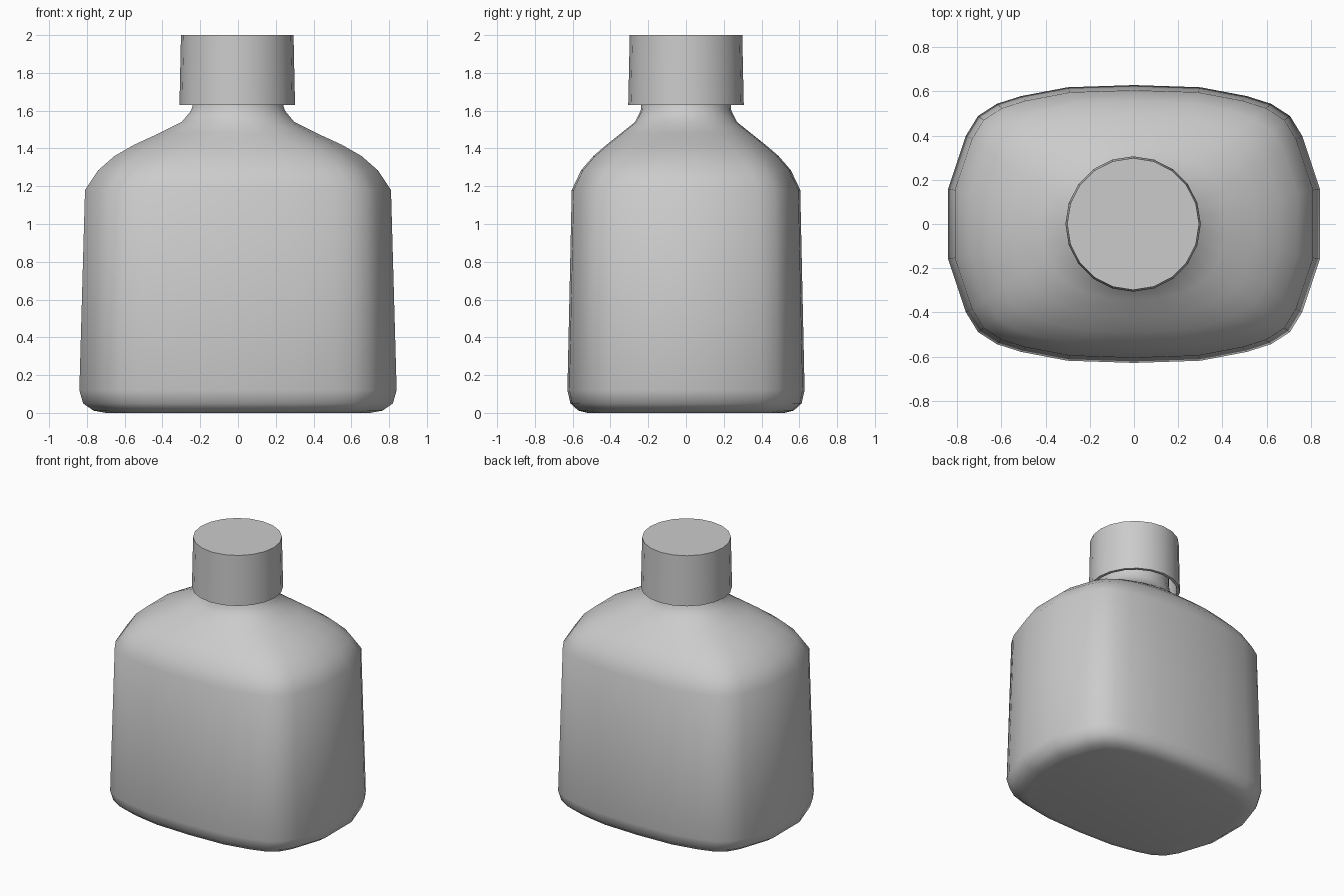
import bpy, bmesh
from math import cos, sin, pi, radians

if "Cube" in bpy.data.objects:
    bpy.data.objects.remove(bpy.data.objects["Cube"])

# quarter outline of the body, from the side round to the front
QUARTER = [(.84, .16), (.76, .40), (.705, .49), (.62, .545), (.51, .58), (.30, .62)]
right = [(x, -y) for x, y in reversed(QUARTER)] + QUARTER
OUTLINE = right + [(0, .63)] + [(-x, -y) for x, y in right] + [(0, -.63)]
N = len(OUTLINE)


def circle(n, r, z, start=0.0, cx=0.0):
    return [(cx + r * cos(start + 2 * pi * i / n), r * sin(start + 2 * pi * i / n), z)
            for i in range(n)]


def body_ring(z, hx, hy, roundness):
    """Body outline scaled to hx, hy and blended towards an ellipse."""
    pts = []
    for i, (x, y) in enumerate(OUTLINE):
        a = -pi / 2 + 2 * pi * (i + 1) / N
        ex, ey = cos(a) * hx, sin(a) * hy
        bx, by = x / .84 * hx, y / .63 * hy
        pts.append((bx + (ex - bx) * roundness, by + (ey - by) * roundness, z))
    return pts


def loft(name, rings, angle=30):
    bm = bmesh.new()
    loops = [[bm.verts.new(p) for p in ring] for ring in rings]
    n = len(loops[0])
    for a, b in zip(loops, loops[1:]):
        for i in range(n):
            j = (i + 1) % n
            bm.faces.new((a[i], a[j], b[j], b[i]))
    bm.faces.new(loops[0][::-1])
    bm.faces.new(loops[-1])
    bmesh.ops.recalc_face_normals(bm, faces=bm.faces)
    mesh = bpy.data.meshes.new(name)
    bm.to_mesh(mesh)
    bm.free()
    ob = bpy.data.objects.new(name, mesh)
    bpy.context.collection.objects.link(ob)
    bpy.ops.object.select_all(action='DESELECT')
    ob.select_set(True)
    bpy.context.view_layer.objects.active = ob
    bpy.ops.object.shade_smooth_by_angle(angle=radians(angle))
    return ob


# bottle body: z, half width, half depth, blend to circle
PROFILE = [(0, .70, .52, 0), (.012, .765, .57, 0), (.05, .82, .612, 0), (.12, .84, .628, 0),
           (1.18, .81, .605, 0), (1.285, .74, .555, .08), (1.36, .655, .49, .2),
           (1.42, .55, .42, .35), (1.48, .42, .345, .6), (1.54, .30, .27, .9),
           (1.60, .25, .24, 1), (1.65, .235, .235, 1), (1.94, .235, .235, 1)]
loft("bottle_body", [body_ring(*p) for p in PROFILE], 40)

# hollow screw cap, open at the bottom
CAP = [(.285, 1.97), (.285, 1.63), (.306, 1.63), (.298, 2.0)]
loft("cap", [circle(20, r, z, 0, -.004) for r, z in CAP])
